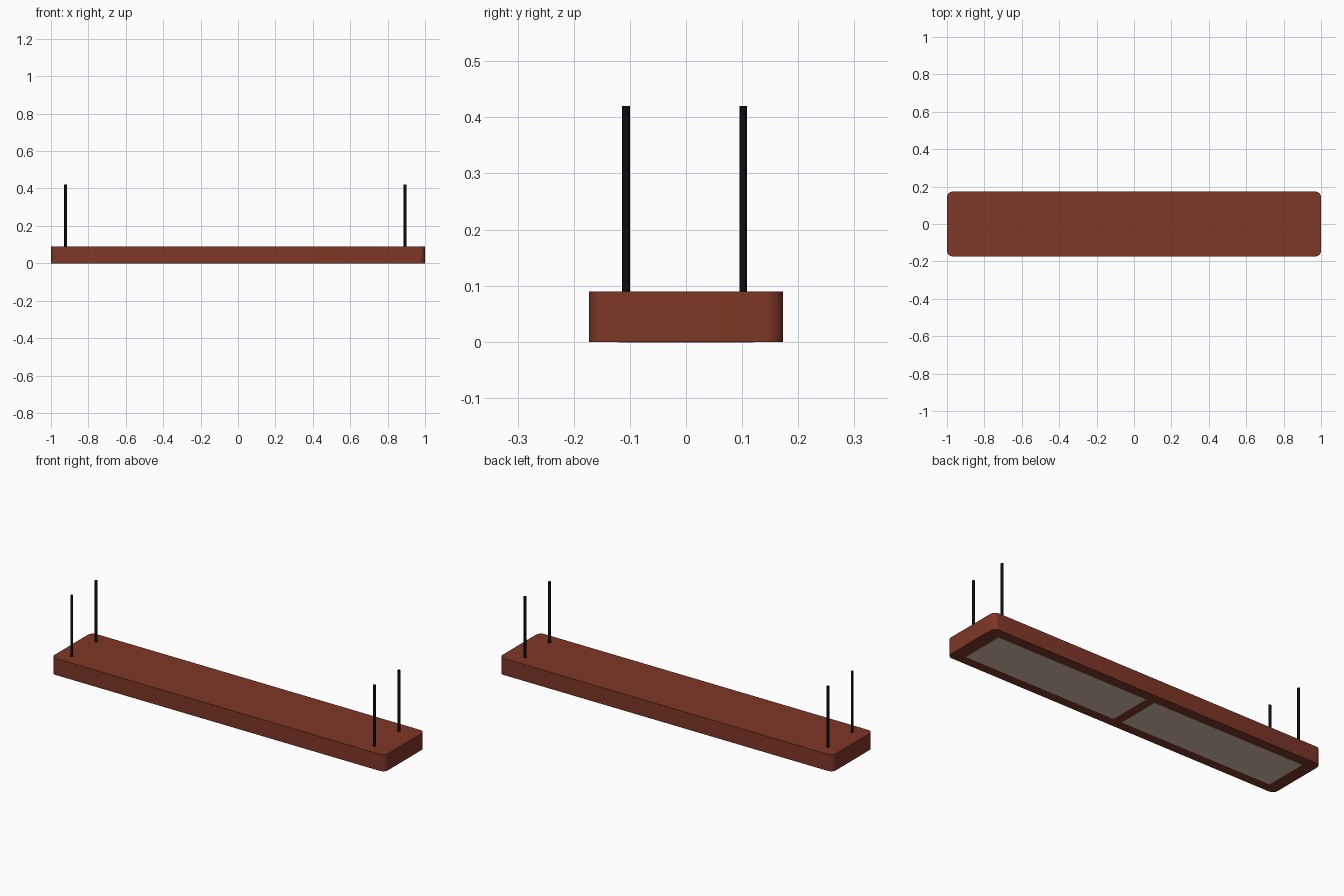
import bpy, bmesh, math

if "Cube" in bpy.data.objects:
    bpy.data.objects.remove(bpy.data.objects["Cube"])


def material(name, rgb):
    m = bpy.data.materials.new(name)
    m.diffuse_color = (*rgb, 1.0)
    m.use_nodes = True
    m.node_tree.nodes["Principled BSDF"].inputs["Base Color"].default_value = m.diffuse_color
    return m


BROWN = material("red_brown", (0.21, 0.038, 0.02))
BLACK = material("black", (0.004, 0.004, 0.005))
PANEL = material("warm_pale_grey", (0.70, 0.53, 0.43))


def finish(bm, name, mat):
    bmesh.ops.recalc_face_normals(bm, faces=bm.faces)
    mesh = bpy.data.meshes.new(name)
    bm.to_mesh(mesh)
    bm.free()
    mesh.materials.append(mat)
    ob = bpy.data.objects.new(name, mesh)
    bpy.context.collection.objects.link(ob)
    return ob


def smooth(ob):
    bpy.ops.object.select_all(action='DESELECT')
    ob.select_set(True)
    bpy.context.view_layer.objects.active = ob
    bpy.ops.object.shade_smooth_by_angle(angle=math.radians(35))


def rounded_slab(name, hx, hy, z0, z1, r, mat, steps=8):
    bm = bmesh.new()
    verts = []
    for k, (sx, sy) in enumerate([(1, 1), (-1, 1), (-1, -1), (1, -1)]):
        for i in range(steps + 1):
            a = math.pi / 2 * (k + i / steps)
            verts.append(bm.verts.new((sx * (hx - r) + r * math.cos(a),
                                       sy * (hy - r) + r * math.sin(a), z0)))
    base = bm.faces.new(verts)
    ext = bmesh.ops.extrude_face_region(bm, geom=[base], use_keep_orig=True)
    for v in ext["geom"]:
        if isinstance(v, bmesh.types.BMVert):
            v.co.z = z1
    return finish(bm, name, mat)


# Lamp body with rounded vertical corners
smooth(rounded_slab("lamp_body", 1.0, 0.173, 0.0, 0.09, 0.03, BROWN))

# Two light panels, flush with the underside
for side, x0, x1 in (("left", -0.93, -0.025), ("right", 0.025, 0.93)):
    bm = bmesh.new()
    bmesh.ops.create_cube(bm, size=1.0)
    for v in bm.verts:
        v.co = ((x0 + x1) / 2 + v.co.x * (x1 - x0), v.co.y * 0.24, v.co.z * 0.002)
    finish(bm, f"light_panel_{side}", PANEL)

# Four thin open-ended hanging rods
for side, x in (("left", -0.922), ("right", 0.893)):
    for end, y in (("front", -0.107), ("back", 0.102)):
        bm = bmesh.new()
        bmesh.ops.create_cone(bm, cap_ends=False, segments=16,
                              radius1=0.007, radius2=0.007, depth=0.33)
        bmesh.ops.translate(bm, verts=bm.verts, vec=(x, y, 0.255))
        smooth(finish(bm, f"hanging_rod_{end}_{side}", BLACK))
